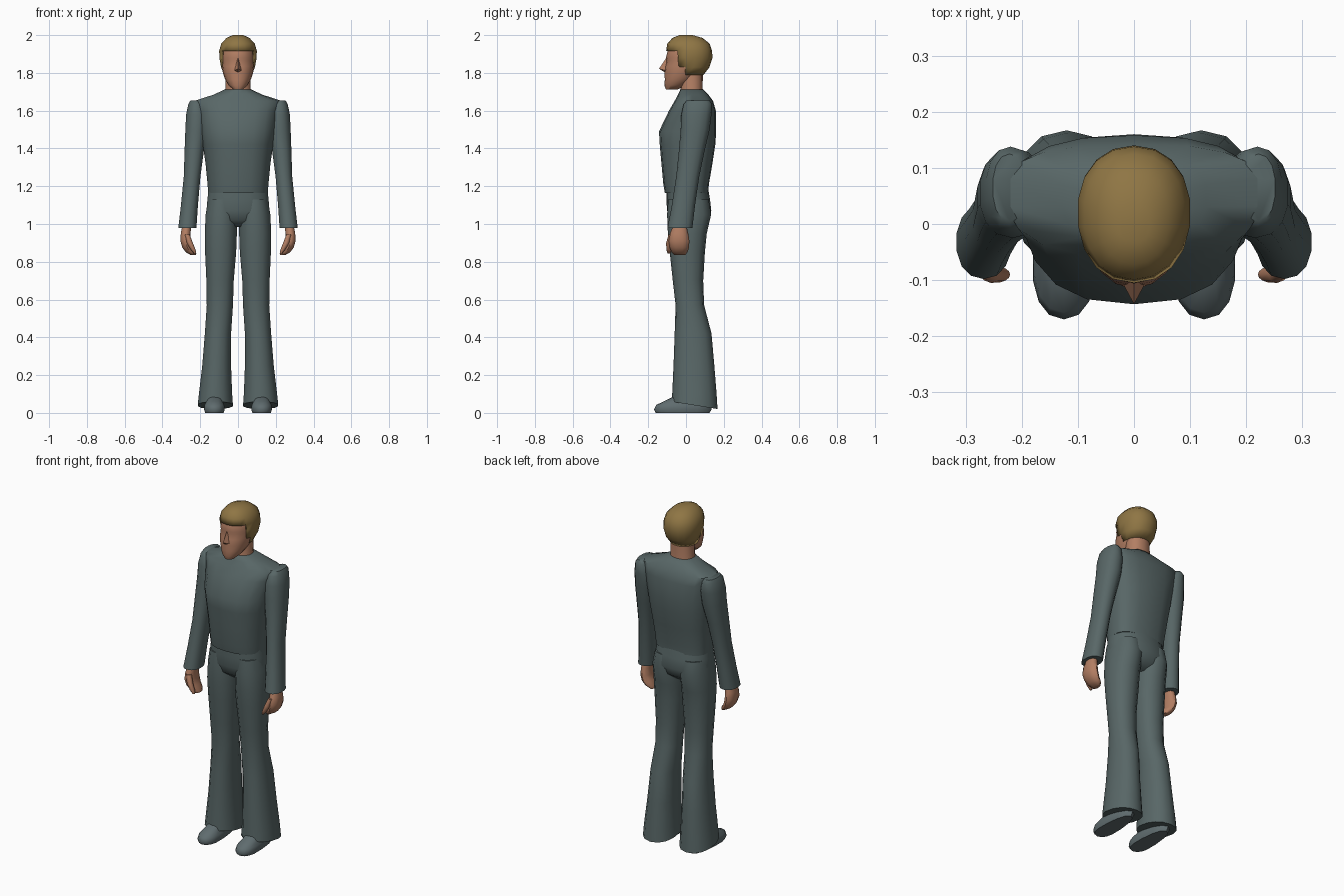
import bpy, bmesh, math


def material(name, rgb):
    m = bpy.data.materials.new(name)
    m.diffuse_color = (*rgb, 1)
    return m


SUIT = material("grey green cloth", (0.098, 0.135, 0.135))
SHOE = material("grey leather", (0.115, 0.15, 0.158))
SKIN = material("skin", (0.45, 0.21, 0.125))
HAIR = material("blond hair", (0.275, 0.18, 0.058))


def finish(name, bm, mat, mirror=False, angle=55):
    bmesh.ops.recalc_face_normals(bm, faces=bm.faces)
    me = bpy.data.meshes.new(name)
    bm.to_mesh(me)
    bm.free()
    me.materials.append(mat)
    ob = bpy.data.objects.new(name, me)
    bpy.context.collection.objects.link(ob)
    if mirror:
        ob.modifiers.new("mirror", 'MIRROR')
    bpy.ops.object.select_all(action='DESELECT')
    ob.select_set(True)
    bpy.context.view_layer.objects.active = ob
    bpy.ops.object.shade_smooth_by_angle(angle=math.radians(angle))
    return ob


def sgnpow(v, p):
    return math.copysign(abs(v) ** p, v)


def loft(rings, n=14, mid=0.5, p=0.9, tilt=0.0):
    """Stack rings of (z, centre x, half width, front y, back y); tilt slopes the last ring."""
    bm = bmesh.new()
    loops = []
    for i, (z, cx, rx, yf, yb) in enumerate(rings):
        ym = yf + (yb - yf) * mid
        loop = []
        for k in range(n):
            a = 2 * math.pi * k / n + math.pi / 2
            s = sgnpow(math.sin(a), p)
            y = ym + s * ((yb - ym) if s > 0 else (ym - yf))
            dz = tilt * (y - ym) if i == len(rings) - 1 else 0
            loop.append(bm.verts.new((cx + rx * sgnpow(math.cos(a), p), y, z + dz)))
        loops.append(loop)
    for a, b in zip(loops, loops[1:]):
        for k in range(n):
            bm.faces.new((a[k], a[(k + 1) % n], b[(k + 1) % n], b[k]))
    bm.faces.new(loops[0])
    bm.faces.new(loops[-1])
    return bm


# Shirt body, from hem to collar
finish("shirt_body", loft([
    (1.165, 0, .160, -.112, .118), (1.21, 0, .163, -.120, .121),
    (1.32, 0, .174, -.130, .140), (1.42, 0, .188, -.139, .155),
    (1.49, 0, .198, -.143, .160), (1.60, 0, .215, -.090, .158),
    (1.652, 0, .232, -.060, .143), (1.685, 0, .130, -.042, .118),
    (1.712, 0, .072, -.030, .092)], n=18, mid=0.6, p=0.8), SUIT)

# Sleeves
finish("sleeve", loft([
    (1.655, .222, .030, .005, .125), (1.635, .220, .044, -.012, .138),
    (1.58, .216, .060, -.025, .135), (1.50, .220, .060, -.028, .125),
    (1.385, .232, .052, -.038, .098), (1.25, .243, .045, -.052, .070),
    (1.10, .257, .046, -.075, .048), (0.98, .268, .049, -.098, .034)]), SUIT, True)

# Hands with fingers curled inwards
finish("hand", loft([
    (1.00, .270, .024, -.065, .000), (0.95, .277, .027, -.085, .012),
    (0.91, .278, .028, -.092, .018), (0.875, .268, .028, -.086, .016),
    (0.85, .250, .027, -.076, .008), (0.835, .236, .014, -.062, -.005)], n=10), SKIN, True)
finish("thumb", loft([
    (0.945, .270, .014, -.092, -.060), (0.90, .255, .016, -.105, -.072),
    (0.865, .238, .013, -.104, -.076), (0.845, .228, .007, -.098, -.082)], n=8), SKIN, True)

# Trousers: seat and flared legs
finish("trouser_seat", loft([
    (1.20, 0, .156, -.102, .115), (1.13, 0, .164, -.104, .127),
    (1.07, 0, .169, -.100, .134), (1.02, 0, .160, -.085, .115),
    (0.985, 0, .110, -.040, .070)], n=18, p=0.85), SUIT)
finish("trouser_leg", loft([
    (1.13, .085, .075, -.095, .120), (1.05, .088, .085, -.100, .133),
    (0.95, .091, .087, -.096, .110), (0.85, .092, .084, -.086, .100),
    (0.70, .095, .074, -.070, .091), (0.57, .096, .071, -.055, .096),
    (0.42, .106, .071, -.060, .135), (0.25, .113, .078, -.066, .150),
    (0.10, .119, .090, -.073, .162), (0.040, .120, .095, -.075, .167)],
    tilt=-0.16), SUIT, True)

# Shoes
finish("shoe", loft([
    (0.0, .125, .050, -.160, .125), (0.018, .125, .056, -.170, .135),
    (0.042, .125, .053, -.158, .135), (0.062, .125, .043, -.115, .130),
    (0.095, .122, .035, -.050, .120)], n=14, mid=0.3), SHOE, True)

# Neck and head
finish("neck", loft([
    (1.67, 0, .078, -.040, .095), (1.72, 0, .068, -.028, .088),
    (1.83, 0, .064, -.030, .090)]), SKIN)
finish("head", loft([
    (1.712, 0, .026, -.106, -.045), (1.735, 0, .050, -.115, .000),
    (1.765, 0, .068, -.112, .045), (1.80, 0, .080, -.114, .080),
    (1.835, 0, .086, -.110, .100), (1.865, 0, .087, -.102, .110),
    (1.88, 0, .087, -.106, .112), (1.92, 0, .084, -.096, .112),
    (1.96, 0, .060, -.075, .090)], n=16, mid=0.5, p=0.95), SKIN)

# Nose wedge
bm = bmesh.new()
tip, bridge, left, right, low = [bm.verts.new(c) for c in (
    (0, -.143, 1.822), (0, -.104, 1.880), (-.021, -.104, 1.812),
    (.021, -.104, 1.812), (0, -.108, 1.800))]
for f in ((tip, bridge, left), (tip, right, bridge), (tip, left, low),
          (tip, low, right), (bridge, right, low, left)):
    bm.faces.new(f)
finish("nose", bm, SKIN, angle=40)

# Hair: a skull cap with the face area cut away
bm = loft([
    (1.788, 0, .074, -.080, .092), (1.83, 0, .091, -.092, .124),
    (1.88, 0, .100, -.102, .140), (1.917, 0, .101, -.105, .138),
    (1.955, 0, .090, -.099, .125), (1.985, 0, .062, -.072, .088),
    (2.0, 0, .028, -.035, .035)], n=18, mid=0.52, p=0.92)
cut = []
for f in bm.faces:
    c = f.calc_center_median()
    if c.z < 1.79 or (c.z < 1.91 and c.y < -.035) or (c.z < 1.82 and c.y < .0):
        cut.append(f)
bmesh.ops.delete(bm, geom=cut, context='FACES')
hair = finish("hair", bm, HAIR)
thick = hair.modifiers.new("thickness", 'SOLIDIFY')
thick.thickness = 0.012
thick.offset = -1
